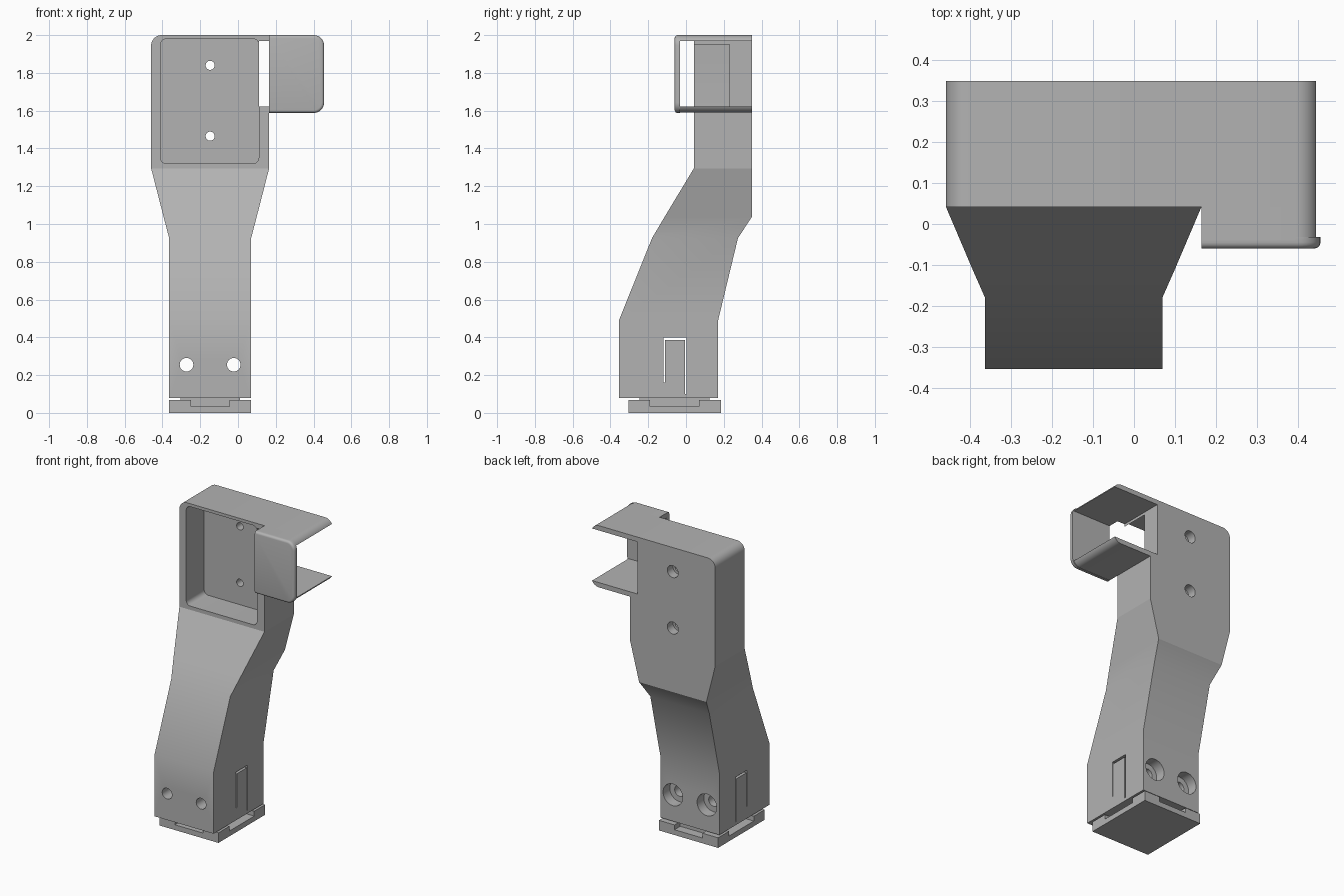
import bpy, bmesh, math
from mathutils import Matrix, Vector

cube = bpy.data.objects.get("Cube")
if cube:
    bpy.data.objects.remove(cube)

grey = bpy.data.materials.new("plain grey")
grey.use_nodes = True
colour = (0.45, 0.45, 0.45, 1)
grey.diffuse_color = colour
grey.node_tree.nodes["Principled BSDF"].inputs["Base Color"].default_value = colour

CX = -0.1475          # centre line of the post and the head


def finish(name, bm):
    bmesh.ops.recalc_face_normals(bm, faces=bm.faces)
    mesh = bpy.data.meshes.new(name)
    bm.to_mesh(mesh)
    bm.free()
    mesh.materials.append(grey)
    ob = bpy.data.objects.new(name, mesh)
    bpy.context.collection.objects.link(ob)
    return ob


def box(name, x, y, z):
    bm = bmesh.new()
    bmesh.ops.create_cube(bm, size=1)
    for v in bm.verts:
        v.co = [r[0] if c < 0 else r[1] for c, r in zip(v.co, (x, y, z))]
    return finish(name, bm)


def rod(name, x, z, radius, y0, y1):
    """Cylinder along y."""
    bm = bmesh.new()
    turn = Matrix.Translation((x, (y0 + y1) / 2, z)) @ Matrix.Rotation(math.pi / 2, 4, 'X')
    bmesh.ops.create_cone(bm, cap_ends=True, segments=32, radius1=radius,
                          radius2=radius, depth=y1 - y0, matrix=turn)
    return finish(name, bm)


def plate(name, outline, y0, y1, edge=0):
    """Extrude an (x, z, corner radius) outline along y, rounding its corners.
    A non-zero edge also rounds the front rim."""
    pts = []
    n = len(outline)
    for i, (x, z, r) in enumerate(outline):
        p = Vector((x, z))
        if not r:
            pts.append(p)
            continue
        a = (Vector(outline[i - 1][:2]) - p).normalized() * r
        b = (Vector(outline[(i + 1) % n][:2]) - p).normalized() * r
        for k in range(9):
            t = k * math.pi / 16
            pts.append(p + a * (1 - math.sin(t)) + b * (1 - math.cos(t)))
    bm = bmesh.new()
    face = bm.faces.new([bm.verts.new((p.x, y0, p.y)) for p in pts])
    rim = list(face.edges)
    out = bmesh.ops.extrude_face_region(bm, geom=[face], use_keep_orig=True)["geom"]
    for v in out:
        if isinstance(v, bmesh.types.BMVert):
            v.co.y = y1
    if edge:
        left = min(p.x for p in pts)
        rim = [e for e in rim if any(v.co.x > left + 0.001 for v in e.verts)]
        bmesh.ops.bevel(bm, geom=rim, offset=edge, segments=4, profile=0.5, affect='EDGES')
    return finish(name, bm)


def cut(ob, *cutters):
    for c in cutters:
        mod = ob.modifiers.new("cut", 'BOOLEAN')
        mod.operation, mod.solver, mod.object = 'DIFFERENCE', 'EXACT', c
        bpy.context.view_layer.update()
        mesh = bpy.data.meshes.new_from_object(
            ob.evaluated_get(bpy.context.evaluated_depsgraph_get()))
        ob.modifiers.clear()
        ob.data = mesh


helpers = []


def helper(ob):
    ob.hide_render = True
    helpers.append(ob)
    return ob


# Post: rectangular sections (z, front y, back y, half width) joined upwards
sections = [(0.08, -0.355, 0.17, 0.217), (0.49, -0.355, 0.17, 0.217),
            (0.925, -0.18, 0.275, 0.217), (1.04, -0.112, 0.35, 0.247),
            (1.295, 0.042, 0.35, 0.3125)]
bm = bmesh.new()
rings = [[bm.verts.new((CX + sx * w, y, z)) for sx, y in
          ((-1, f), (1, f), (1, b), (-1, b))] for z, f, b, w in sections]
for lo, hi in zip(rings, rings[1:]):
    for i in range(4):
        j = (i + 1) % 4
        bm.faces.new((lo[i], lo[j], hi[j], hi[i]))
bm.faces.new(rings[0])
bm.faces.new(rings[-1])
post = finish("post", bm)

# Screw holes with counterbores at the back of the post
for x in (CX - 0.125, CX + 0.125):
    cut(post, helper(rod("post_hole", x, 0.255, 0.036, -0.5, 0.5)),
        helper(rod("post_counterbore", x, 0.255, 0.072, 0.1, 0.5)))

# Slits around the side spring tab
for name, y, z in (("slit_front", (-0.12, -0.112), (0.16, 0.4)),
                   ("slit_back", (-0.006, 0.002), (0.1, 0.4)),
                   ("slit_top", (-0.12, 0.002), (0.385, 0.4))):
    cut(post, helper(box(name, (-0.6, 0.4), y, z)))

# Head block with the arm root
head = plate("head", [(-0.46, 1.295, 0), (-0.46, 2, 0.055), (0.45, 2, 0.055),
                      (0.45, 1.59, 0.055), (0.165, 1.59, 0), (0.165, 1.295, 0)],
             0.042, 0.35)
pocket = helper(plate("pocket", [(-0.41, 1.32, 0.03), (-0.41, 1.98, 0.03),
                                 (0.11, 1.98, 0.03), (0.11, 1.32, 0.03)], -0.2, 0.23))
opening = helper(box("arm_opening", (0.11, 0.8), (-0.032, 0.6), (1.622, 1.968)))
cut(head, pocket, opening)
for z in (1.465, 1.84):
    cut(head, helper(rod("head_hole", CX, z, 0.024, -0.2, 0.6)),
        helper(rod("head_counterbore", CX, z, 0.04, 0.29, 0.6)))

# Clip: arms reaching forward and a front plate
arms = plate("clip_arms", [(0.165, 1.59, 0), (0.165, 2, 0), (0.45, 2, 0.055),
                           (0.45, 1.59, 0.055)], -0.04, 0.042)
cut(arms, opening)
front = plate("clip_front", [(0.165, 1.588, 0), (0.165, 2, 0), (0.456, 2, 0.055),
                             (0.456, 1.588, 0.055)], -0.06, -0.032, 0.015)

# Foot: plate, neck and raised corner pads
X0, X1, Y0, Y1 = -0.365, 0.07, -0.305, 0.185
foot = box("foot_plate", (X0, X1), (Y0, Y1), (0, 0.035))
neck = box("foot_neck", (X0 + 0.06, X1 - 0.06), (Y0 + 0.06, Y1 - 0.06), (0.03, 0.085))
pads = []
for sx, x in (("right", (X0, X0 + 0.115)), ("left", (X1 - 0.115, X1))):
    for sy, y in (("front", (Y0, Y0 + 0.115)), ("back", (Y1 - 0.115, Y1))):
        pads.append(box(f"foot_pad_{sy}_{sx}", x, y, (0.03, 0.067)))

# Remove the finished cutters and smooth the rounded parts
for c in helpers:
    bpy.data.objects.remove(c)
bpy.ops.object.select_all(action='DESELECT')
for ob in (post, head, arms, front, foot, neck, *pads):
    ob.select_set(True)
bpy.context.view_layer.objects.active = head
bpy.ops.object.shade_smooth_by_angle(angle=math.radians(30))
